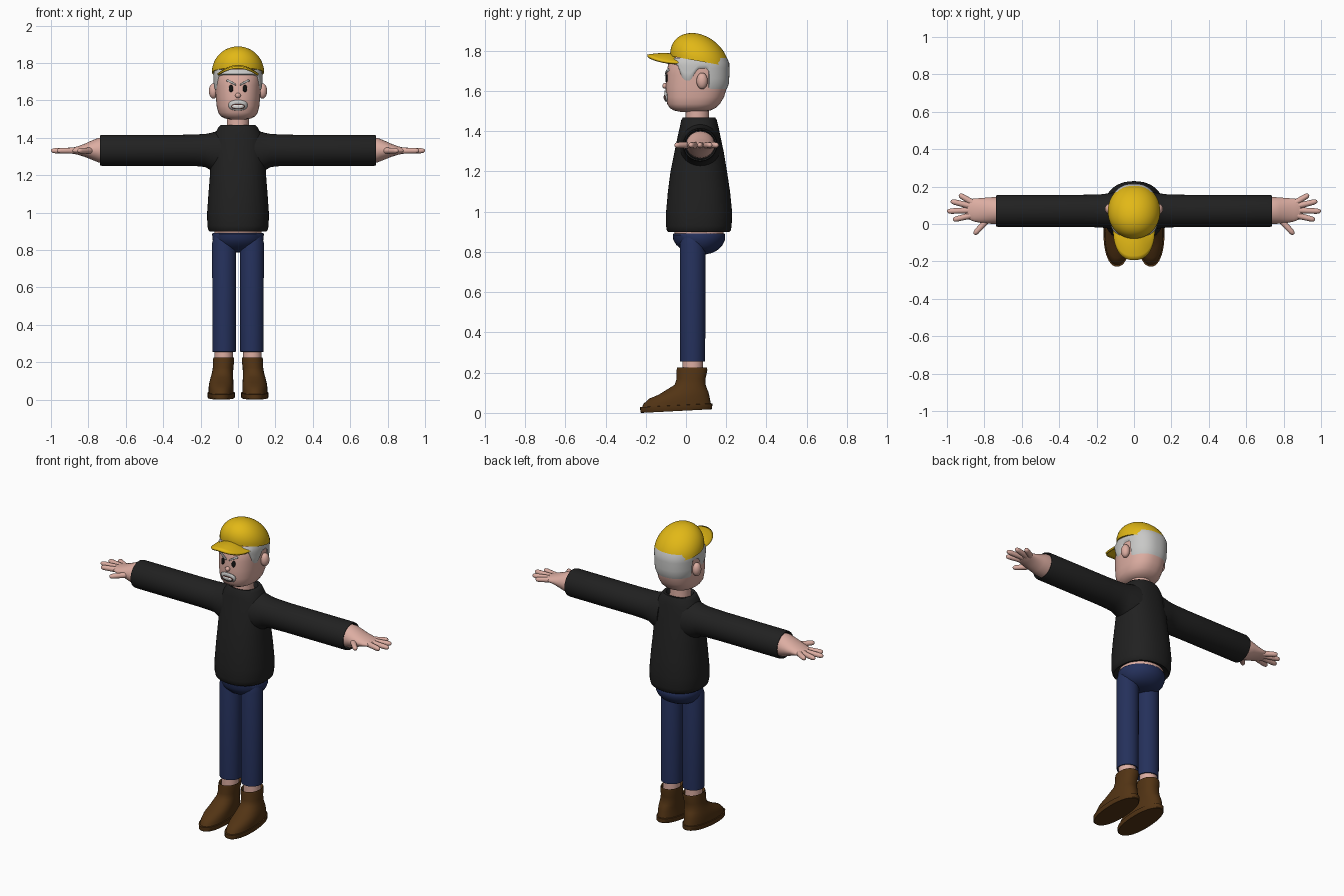
import bpy, bmesh, math
from mathutils import Vector


def material(name, r, g, b):
    m = bpy.data.materials.new(name)
    m.diffuse_color = (r, g, b, 1)
    return m


SKIN = material("skin", 0.72, 0.42, 0.36)
BLACK_CLOTH = material("black cloth", 0.015, 0.015, 0.015)
DENIM = material("navy denim", 0.018, 0.03, 0.105)
LEATHER = material("brown leather", 0.085, 0.034, 0.007)
YELLOW = material("yellow", 0.76, 0.48, 0.008)
GREY = material("grey hair", 0.58, 0.58, 0.57)
BLACK = material("eye black", 0.006, 0.006, 0.006)
MOUTH = material("mouth dark", 0.09, 0.03, 0.025)
WHITE = material("teeth white", 0.82, 0.82, 0.8)


def finish(name, bm, mat, angle=40):
    bmesh.ops.recalc_face_normals(bm, faces=bm.faces[:])
    me = bpy.data.meshes.new(name)
    bm.to_mesh(me)
    bm.free()
    me.materials.append(mat)
    ob = bpy.data.objects.new(name, me)
    bpy.context.collection.objects.link(ob)
    bpy.ops.object.select_all(action='DESELECT')
    ob.select_set(True)
    bpy.context.view_layer.objects.active = ob
    bpy.ops.object.shade_smooth_by_angle(angle=math.radians(angle))
    return ob


def spow(v, e):
    return math.copysign(abs(v) ** (2 / e), v)


def bridge(bm, rings, closed=True):
    n = len(rings[0])
    for a, b in zip(rings, rings[1:]):
        for i in range(n if closed else n - 1):
            j = (i + 1) % n
            bm.faces.new((a[i], a[j], b[j], b[i]))


def sweep(name, sections, mat, n=32, e=2.0, angle=40):
    """Skin rings given as (centre, half axis u, half axis v) and cap the ends."""
    bm = bmesh.new()
    rings = []
    for c, u, v in sections:
        rings.append([bm.verts.new(Vector(c) + Vector(u) * spow(math.cos(t), e) + Vector(v) * spow(math.sin(t), e))
                      for t in (2 * math.pi * i / n for i in range(n))])
    bridge(bm, rings)
    bm.faces.new(rings[0])
    bm.faces.new(rings[-1])
    return finish(name, bm, mat, angle)


def level(z, hw, front, back, cx=0.0, tilt=0.0):
    """Horizontal section from its height, half width and front/back limits."""
    hd = (back - front) / 2
    return ((cx, (front + back) / 2, z), (hw, 0, 0), (0, hd, tilt))


def lerp(table, x):
    if x <= table[0][0]:
        return table[0][1:]
    for a, b in zip(table, table[1:]):
        if x <= b[0]:
            t = (x - a[0]) / (b[0] - a[0])
            return tuple(p + (q - p) * t for p, q in zip(a[1:], b[1:]))
    return table[-1][1:]


# Sweater body, with turned-in hem and collar
sweep("sweater_body", [level(*r) for r in (
    (0.91, 0.135, -0.07, 0.20), (0.898, 0.15, -0.088, 0.215), (0.905, 0.158, -0.095, 0.222),
    (0.93, 0.164, -0.099, 0.227), (1.0, 0.165, -0.099, 0.229), (1.1, 0.158, -0.09, 0.219),
    (1.2, 0.15, -0.077, 0.204), (1.3, 0.146, -0.057, 0.187), (1.38, 0.14, -0.04, 0.17),
    (1.42, 0.125, -0.031, 0.162), (1.455, 0.105, -0.024, 0.153), (1.468, 0.094, -0.016, 0.146),
    (1.466, 0.08, -0.008, 0.13), (1.44, 0.07, 0.0, 0.12))], BLACK_CLOTH, 48, 2.25, 60)

# Neck and waist skin
sweep("neck", [level(1.42, 0.062, -0.005, 0.118), level(1.47, 0.06, -0.003, 0.115),
               level(1.54, 0.06, -0.003, 0.115)], SKIN)
sweep("waist", [level(0.87, 0.125, -0.055, 0.185), level(0.915, 0.128, -0.06, 0.188)], SKIN)

# Trouser seat
sweep("trouser_seat", [level(*r) for r in (
    (0.892, 0.134, -0.06, 0.19), (0.885, 0.138, -0.066, 0.195), (0.86, 0.137, -0.063, 0.194),
    (0.835, 0.128, -0.048, 0.182), (0.81, 0.108, -0.02, 0.158), (0.795, 0.078, 0.01, 0.13),
    (0.787, 0.035, 0.045, 0.095))], DENIM, 40)

# Arms, hands, legs and boots on both sides
for s, side in ((-1, "right"), (1, "left")):
    def limb(x, z, ry, rz, y=0.07):
        return ((s * x, y, z), (0, ry, 0), (0, 0, rz))

    sweep(side + "_sleeve", [limb(*r) for r in (
        (0.08, 1.32, 0.102, 0.122), (0.12, 1.323, 0.097, 0.11), (0.15, 1.327, 0.092, 0.098),
        (0.175, 1.332, 0.089, 0.0885), (0.22, 1.333, 0.087, 0.085), (0.3, 1.333, 0.086, 0.083),
        (0.728, 1.333, 0.085, 0.083), (0.738, 1.333, 0.082, 0.08), (0.736, 1.333, 0.076, 0.074),
        (0.70, 1.333, 0.072, 0.07))], BLACK_CLOTH, 36, 2, 60)
    sweep(side + "_palm", [limb(*r) for r in (
        (0.69, 1.333, 0.07, 0.068, 0.072), (0.745, 1.334, 0.072, 0.066, 0.072),
        (0.78, 1.334, 0.07, 0.052, 0.072), (0.82, 1.333, 0.066, 0.035, 0.072),
        (0.855, 1.332, 0.062, 0.023, 0.075), (0.885, 1.331, 0.052, 0.016, 0.077),
        (0.9, 1.331, 0.035, 0.009, 0.077))], SKIN, 32, 2, 80)
    # Fingers and thumb as tapered round tubes
    fingers = ((0.865, 0.115, 0.935, 0.157), (0.88, 0.098, 0.98, 0.122), (0.88, 0.073, 1.0, 0.068),
               (0.875, 0.045, 0.968, 0.022), (0.79, 0.015, 0.855, -0.055))
    for k, (x0, y0, x1, y1) in enumerate(fingers):
        a, b = Vector((s * x0, y0, 1.331)), Vector((s * x1, y1, 1.331))
        d = (b - a).normalized()
        across = Vector((-d.y, d.x, 0))
        sweep(side + ("_thumb" if k == 4 else "_finger_%d" % (k + 1)),
              [(a.lerp(b, t), across * r, (0, 0, r)) for t, r in (
                  (0, 0.017), (0.4, 0.0155), (0.8, 0.0145), (0.92, 0.0115), (0.98, 0.007), (1, 0.002))],
              SKIN, 14, 2, 80)

    sweep(side + "_trouser_leg", [level(z, r, 0.033 - r, 0.033 + r, s * 0.0745) for z, r in (
        (0.275, 0.05), (0.255, 0.058), (0.256, 0.0625), (0.84, 0.0635), (0.872, 0.055))], DENIM, 36)
    sweep(side + "_ankle", [level(z, 0.049, -0.018, 0.084, s * 0.077) for z in (0.17, 0.28)], SKIN)

    boot = ((0.19, 0.046, -0.03, 0.09, 0.076), (0.222, 0.05, -0.038, 0.098, 0.076),
            (0.226, 0.055, -0.044, 0.104, 0.076), (0.212, 0.057, -0.047, 0.106, 0.077),
            (0.17, 0.055, -0.046, 0.097, 0.08), (0.14, 0.057, -0.056, 0.098, 0.083),
            (0.12, 0.06, -0.088, 0.104, 0.086), (0.10, 0.063, -0.135, 0.11, 0.088),
            (0.08, 0.066, -0.182, 0.115, 0.09), (0.055, 0.067, -0.21, 0.12, 0.09),
            (0.034, 0.067, -0.22, 0.124, 0.09))
    sweep(side + "_boot", [level(z, hw, f, b, s * cx, 0.009 if z < 0.11 else 0) for z, hw, f, b, cx in boot],
          LEATHER, 40, 2.2, 55)
    sweep(side + "_boot_sole", [level(z, hw, f, b, s * 0.09, 0.009) for z, hw, f, b in (
        (0.038, 0.066, -0.22, 0.124), (0.037, 0.073, -0.228, 0.131), (0.013, 0.073, -0.227, 0.13),
        (0.009, 0.07, -0.222, 0.126))], LEATHER, 40, 2.2)

# Head: height, half width, front, back
HEAD_E = 2.35
HEAD = ((1.497, 0.035, -0.03, 0.085), (1.503, 0.07, -0.06, 0.12), (1.515, 0.092, -0.08, 0.146),
        (1.535, 0.106, -0.093, 0.168), (1.57, 0.114, -0.1, 0.189), (1.62, 0.119, -0.101, 0.204),
        (1.68, 0.122, -0.097, 0.208), (1.74, 0.124, -0.088, 0.207), (1.79, 0.11, -0.05, 0.185),
        (1.83, 0.08, 0.0, 0.14))
sweep("head", [level(*r) for r in HEAD], SKIN, 56, HEAD_E, 80)


def face_y(x, z):
    hw, f, b = lerp(HEAD, z)
    return (f + b) / 2 - (b - f) / 2 * (1 - abs(x / hw) ** HEAD_E) ** (1 / HEAD_E)


# Hair: shell over the head with a stepped lower edge around the ears
HAIRLINE = ((-0.07, 1.735), (-0.045, 1.728), (-0.015, 1.665), (0.0, 1.653), (0.025, 1.653), (0.05, 1.70),
            (0.06, 1.712), (0.1, 1.712), (0.112, 1.70), (0.114, 1.62), (0.125, 1.611))
bm = bmesh.new()
columns = []
for i in range(144):
    t = 2 * math.pi * i / 144
    cu, sv = spow(math.cos(t), HEAD_E), spow(math.sin(t), HEAD_E)
    low = lerp(HAIRLINE, 0.056 + 0.152 * sv)[0]
    col = []
    for k in range(7):
        z = low + (1.765 - low) * k / 6
        hw, f, b = lerp(HEAD, z)
        out = 0.002 if k == 0 else 0.008
        col.append(bm.verts.new(((hw + out) * cu, (f + b) / 2 + ((b - f) / 2 + out) * sv, z)))
    columns.append(col)
bridge(bm, columns + columns[:1], closed=False)
finish("hair", bm, GREY, 60)

# Cap dome and brim
dome = []
for k in range(15):
    t = math.pi / 2 * k / 14
    c, h = max(math.cos(t), 0.01), math.sin(t)
    dome.append(((0, 0.068 - 0.012 * h, 1.748 + 0.138 * h), (0.14 * c, 0, 0), (0, 0.146 * c, -0.026 * c)))
sweep("cap_dome", dome, YELLOW, 48, 2.05, 60)
bm = bmesh.new()
rows = []
for v in range(7):
    f = v / 6
    row = []
    for i in range(33):
        t = math.pi * i / 32
        cu, sv = spow(math.cos(t), 2.5), spow(math.sin(t), 2.3)
        row.append(bm.verts.new(((0.085 + 0.023 * f) * cu, -0.02 - (0.03 + 0.142 * f) * sv,
                                 1.779 - 0.038 * abs(cu) ** 2 + 0.006 * math.sin(math.pi * f) - 0.004 * f)))
    rows.append(row)
bridge(bm, rows, closed=False)
brim = finish("cap_brim", bm, YELLOW)
mod = brim.modifiers.new("thickness", 'SOLIDIFY')
mod.thickness = 0.012
mod.offset = 0


def ball(name, loc, size, mat):
    bm = bmesh.new()
    bmesh.ops.create_uvsphere(bm, u_segments=20, v_segments=12, radius=1)
    for v in bm.verts:
        v.co = Vector(loc) + Vector(size) * v.co
    return finish(name, bm, mat, 80)


def oval(x, z, rx, rz, e=2.0):
    return [(x + rx * spow(math.cos(t), e), z + rz * spow(math.sin(t), e))
            for t in (math.pi * i / 14 for i in range(28))]


def plate(name, outline, lift, mat):
    """Thin plate that follows the curve of the face."""
    bm = bmesh.new()
    n = len(outline)
    cx, cz = sum(p[0] for p in outline) / n, sum(p[1] for p in outline) / n
    rings = [[bm.verts.new((x, face_y(x, z) - lift, z)) for x, z in
              ((cx + (px - cx) * f, cz + (pz - cz) * f) for px, pz in outline)] for f in (1, 0.5)]
    bridge(bm, rings)
    bm.faces.new(rings[1])
    ob = finish(name, bm, mat)
    m = ob.modifiers.new("thickness", 'SOLIDIFY')
    m.thickness, m.offset = 0.006, 0


# Facial features
ball("nose", (0, -0.104, 1.626), (0.015, 0.014, 0.014), SKIN)
for s, side in ((-1, "right"), (1, "left")):
    ball(side + "_ear", (s * 0.131, 0.08, 1.65), (0.025, 0.028, 0.041), SKIN)
    plate(side + "_eye", oval(s * 0.037, 1.663, 0.0105, 0.019), 0.003, BLACK)
    plate(side + "_eyebrow", [(s * x, z) for x, z in (
        (0.01, 1.678), (0.032, 1.69), (0.062, 1.703), (0.056, 1.713), (0.034, 1.702), (0.013, 1.688))], 0.006, GREY)
plate("beard", oval(0, 1.574, 0.05, 0.028, 2.4), 0.004, GREY)
plate("mouth", oval(0, 1.567, 0.036, 0.0135, 2.6), 0.007, MOUTH)
plate("teeth", oval(0, 1.567, 0.031, 0.009, 2.8), 0.009, WHITE)
